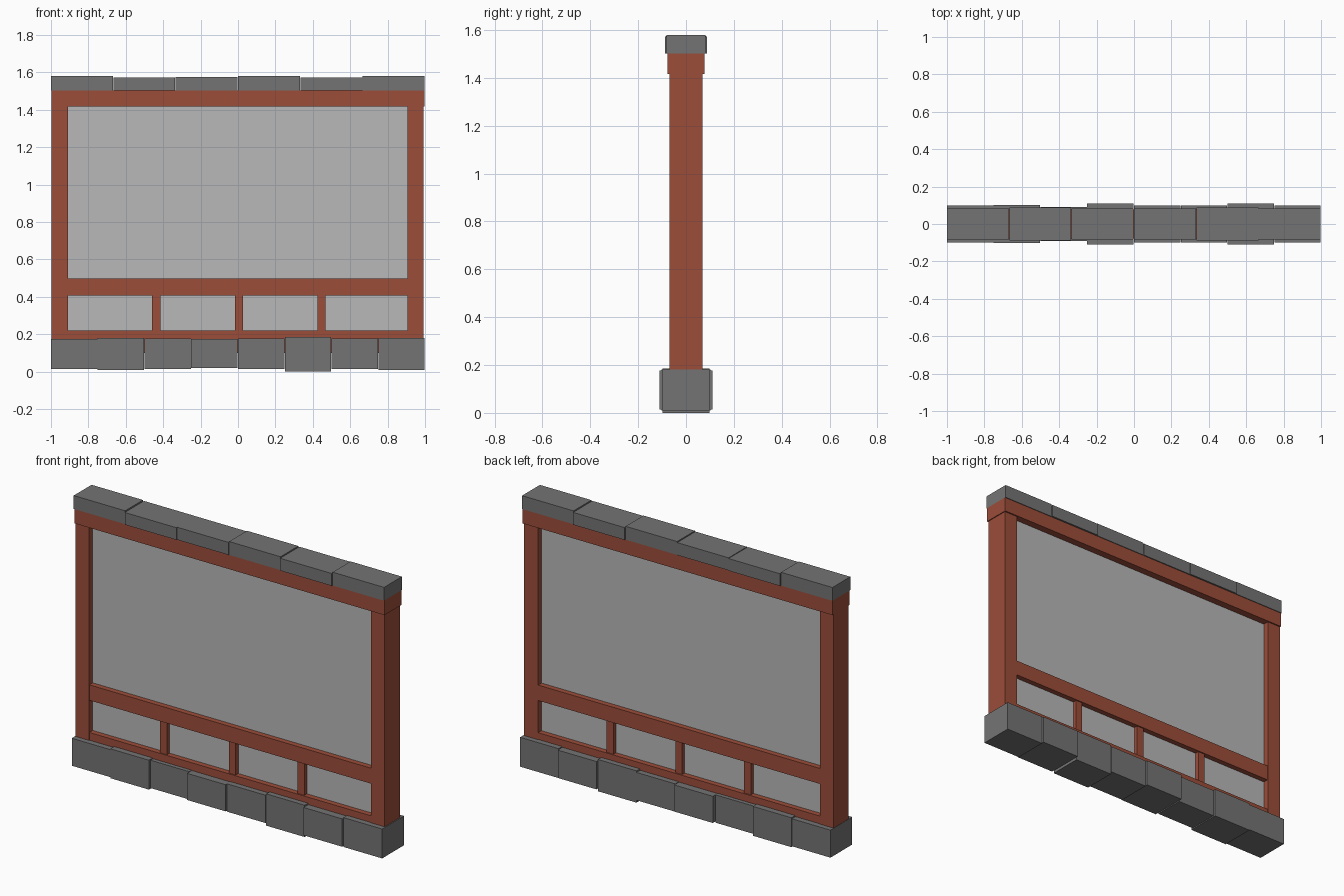
import bpy

if "Cube" in bpy.data.objects:
    bpy.data.objects.remove(bpy.data.objects["Cube"], do_unlink=True)


def make_material(name, rgb):
    m = bpy.data.materials.new(name)
    m.use_nodes = True
    m.diffuse_color = (*rgb, 1)
    m.node_tree.nodes["Principled BSDF"].inputs["Base Color"].default_value = (*rgb, 1)
    return m


brick_red = make_material("red_wood", (0.33, 0.075, 0.042))
stone = make_material("grey_stone", (0.175, 0.175, 0.175))
plaster = make_material("pale_plaster", (0.48, 0.48, 0.48))


def box(name, x0, x1, z0, z1, half_depth, mat):
    """Box spanning x0..x1 and z0..z1, centred on y = 0."""
    bpy.ops.mesh.primitive_cube_add(size=1, location=((x0 + x1) / 2, 0, (z0 + z1) / 2))
    ob = bpy.context.object
    ob.name = ob.data.name = name
    ob.scale = (x1 - x0, 2 * half_depth, z1 - z0)
    bpy.ops.object.transform_apply(location=False, rotation=False, scale=True)
    ob.data.materials.append(mat)
    return ob


# Foundation stones: bottom, top, half depth
base = [(0.015, 0.175, 0.1), (0.01, 0.181, 0.102), (0.015, 0.177, 0.09),
        (0.02, 0.175, 0.11), (0.015, 0.177, 0.1), (0, 0.185, 0.098),
        (0.015, 0.177, 0.11), (0.01, 0.181, 0.1)]
for i, (z0, z1, d) in enumerate(base):
    x = -1 + i * 0.25
    box(f"base_stone_{i + 1}", x, x + 0.248, z0, z1, d, stone)

# Capping stones: top, half depth
caps = [(1.58, 0.082), (1.573, 0.088), (1.575, 0.084),
        (1.58, 0.082), (1.574, 0.088), (1.58, 0.082)]
for i, (z1, d) in enumerate(caps):
    x = -1 + i / 3
    box(f"cap_stone_{i + 1}", x, x + 0.331, 1.502, z1, d, stone)

# Timber frame
box("top_beam", -0.998, 0.998, 1.417, 1.503, 0.078, brick_red)
box("right_post", -0.998, -0.91, 0.1, 1.42, 0.07, brick_red)
box("left_post", 0.905, 0.993, 0.1, 1.42, 0.07, brick_red)
box("middle_rail", -0.92, 0.92, 0.407, 0.497, 0.067, brick_red)
box("bottom_rail", -0.92, 0.92, 0.1, 0.22, 0.067, brick_red)
for i in range(3):
    x = -0.437 + i * 0.442
    box(f"short_post_{i + 1}", x - 0.022, x + 0.022, 0.21, 0.41, 0.06, brick_red)

# Recessed wall panel
box("wall_panel", -0.92, 0.92, 0.15, 1.43, 0.036, plaster)
